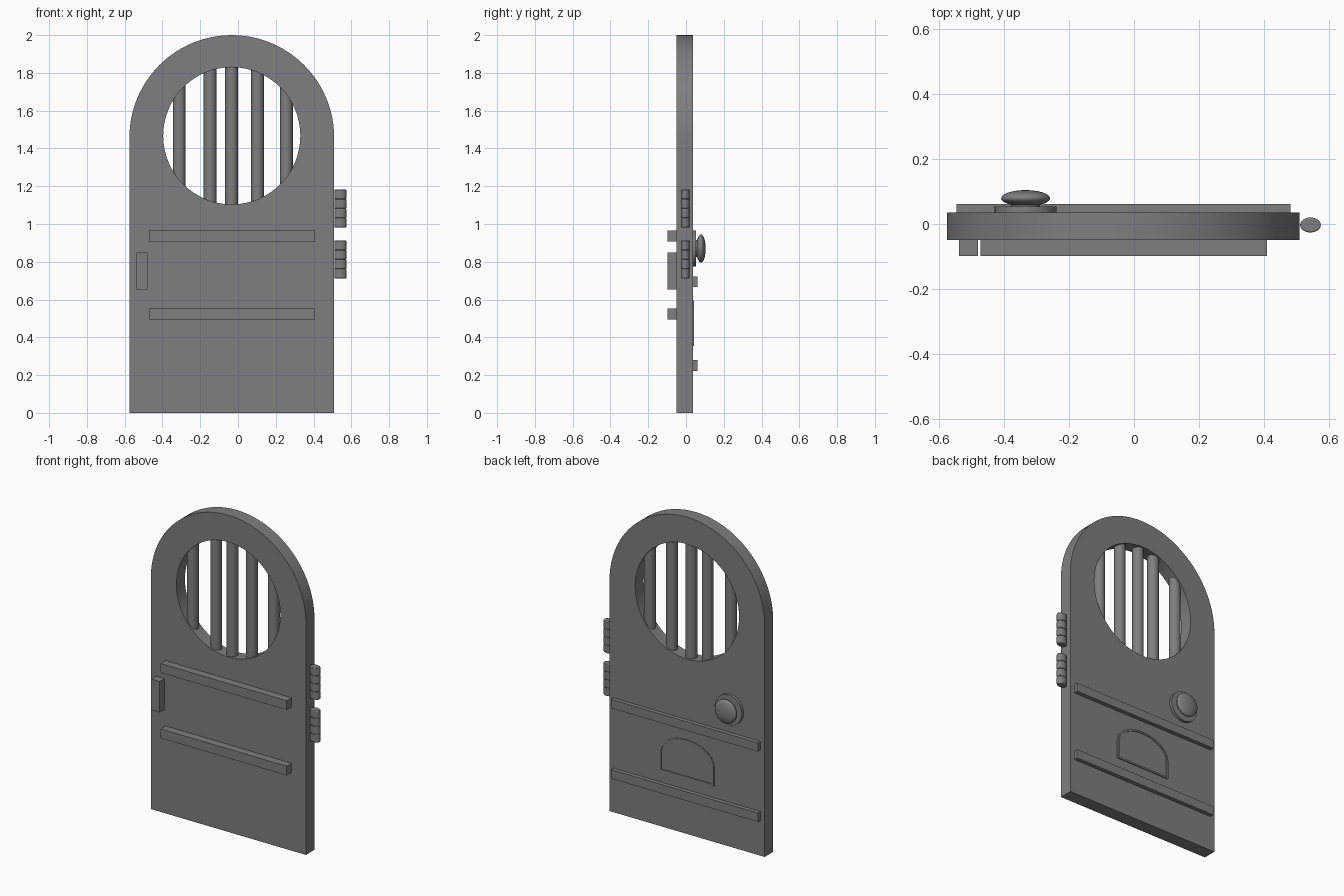
import bpy, math
from math import pi, sin, cos, sqrt

if "Cube" in bpy.data.objects:
    bpy.data.objects.remove(bpy.data.objects["Cube"])

CX = -0.033          # door centre line
HOLE_Z, HOLE_R = 1.467, 0.363
grey = bpy.data.materials.new("dark_grey")
grey.diffuse_color = (0.21, 0.21, 0.21, 1)
grey.use_nodes = True
grey.node_tree.nodes["Principled BSDF"].inputs["Base Color"].default_value = grey.diffuse_color


def finish(name, smooth=True):
    ob = bpy.context.object
    ob.name = name
    ob.data.materials.clear()
    ob.data.materials.append(grey)
    bpy.ops.object.transform_apply(location=True, rotation=True, scale=True)
    if smooth:
        bpy.ops.object.shade_smooth_by_angle(angle=math.radians(35))
    return ob


def box(name, x0, x1, y0, y1, z0, z1):
    bpy.ops.mesh.primitive_cube_add(size=1, location=((x0 + x1) / 2, (y0 + y1) / 2, (z0 + z1) / 2))
    bpy.context.object.scale = (x1 - x0, y1 - y0, z1 - z0)
    finish(name, False)


def plate(name, loops, y0, y1):
    # flat x/z outlines (inner loops are holes) given thickness along y
    cu = bpy.data.curves.new(name, 'CURVE')
    cu.dimensions = '2D'
    cu.fill_mode = 'BOTH'
    cu.extrude = (y1 - y0) / 2
    for pts in loops:
        sp = cu.splines.new('POLY')
        sp.points.add(len(pts) - 1)
        for p, (x, z) in zip(sp.points, pts):
            p.co = (x, z, 0, 1)
        sp.use_cyclic_u = True
    ob = bpy.data.objects.new(name, cu)
    bpy.context.collection.objects.link(ob)
    ob.rotation_euler = (pi / 2, 0, 0)
    ob.location = (0, (y0 + y1) / 2, 0)
    bpy.ops.object.select_all(action='DESELECT')
    ob.select_set(True)
    bpy.context.view_layer.objects.active = ob
    bpy.ops.object.convert(target='MESH')
    bpy.ops.object.mode_set(mode='EDIT')
    bpy.ops.mesh.select_all(action='SELECT')
    bpy.ops.mesh.remove_doubles(threshold=0.0002)
    bpy.ops.mesh.normals_make_consistent(inside=False)
    bpy.ops.object.mode_set(mode='OBJECT')
    finish(name)


def arch(half, z0, z_spring, rise, n=40):
    pts = [(CX - half, z0), (CX + half, z0)]
    return pts + [(CX + half * cos(pi * i / n), z_spring + rise * sin(pi * i / n)) for i in range(n + 1)]


# door slab with round window opening
hole = [(CX + HOLE_R * cos(2 * pi * i / 64), HOLE_Z + HOLE_R * sin(2 * pi * i / 64)) for i in range(64)]
plate("door_slab", [arch(0.542, 0, 1.458, 0.542, 48), hole], -0.049, 0.036)

# window bars, ends buried in the slab
for i, x in enumerate((-0.311, -0.148, -0.034, 0.103, 0.256)):
    h = sqrt(HOLE_R ** 2 - (x - CX) ** 2) + 0.035
    bpy.ops.mesh.primitive_cylinder_add(vertices=24, radius=0.034, depth=2 * h, location=(x, -0.006, HOLE_Z))
    finish(f"window_bar_{i + 1}")

# front rails and pull block
box("front_rail_upper", -0.472, 0.408, -0.098, -0.045, 0.907, 0.965)
box("front_rail_lower", -0.472, 0.408, -0.098, -0.045, 0.494, 0.552)
box("front_pull", -0.538, -0.479, -0.098, -0.045, 0.654, 0.849)

# back rails
box("back_rail_upper", -0.545, 0.48, 0.03, 0.062, 0.667, 0.722)
box("back_rail_lower", -0.545, 0.48, 0.03, 0.062, 0.223, 0.279)

# thin arched rim on the back
plate("flap_rim", [arch(0.19, 0.353, 0.47, 0.125), arch(0.179, 0.364, 0.47, 0.114)], 0.03, 0.042)

# knob with rosette and neck
KX, KZ = -0.333, 0.87
for name, r, y0, y1 in (("knob_rosette", 0.095, 0.03, 0.054), ("knob_neck", 0.045, 0.05, 0.075)):
    bpy.ops.mesh.primitive_cylinder_add(vertices=40, radius=r, depth=y1 - y0,
                                        location=(KX, (y0 + y1) / 2, KZ), rotation=(pi / 2, 0, 0))
    finish(name)
bpy.ops.mesh.primitive_uv_sphere_add(segments=40, ring_count=20, radius=1,
                                     location=(KX, 0.079, KZ), rotation=(pi / 2, 0, 0))
bpy.context.object.scale = (0.075, 0.075, 0.025)
finish("door_knob")

# hinges made of stacked oval knuckles
for side, z0 in (("upper", 0.981), ("lower", 0.711)):
    for k in range(4):
        bpy.ops.mesh.primitive_cylinder_add(vertices=24, radius=1, depth=1,
                                            location=(0.542, -0.003, z0 + 0.0505 * (k + 0.5)))
        bpy.context.object.scale = (0.032, 0.023, 0.0505)
        ob = finish(f"hinge_{side}_knuckle_{k + 1}")
        bev = ob.modifiers.new("soft_edges", 'BEVEL')
        bev.width = 0.004
        bev.segments = 2
        bev.limit_method = 'ANGLE'
        bev.angle_limit = math.radians(60)
